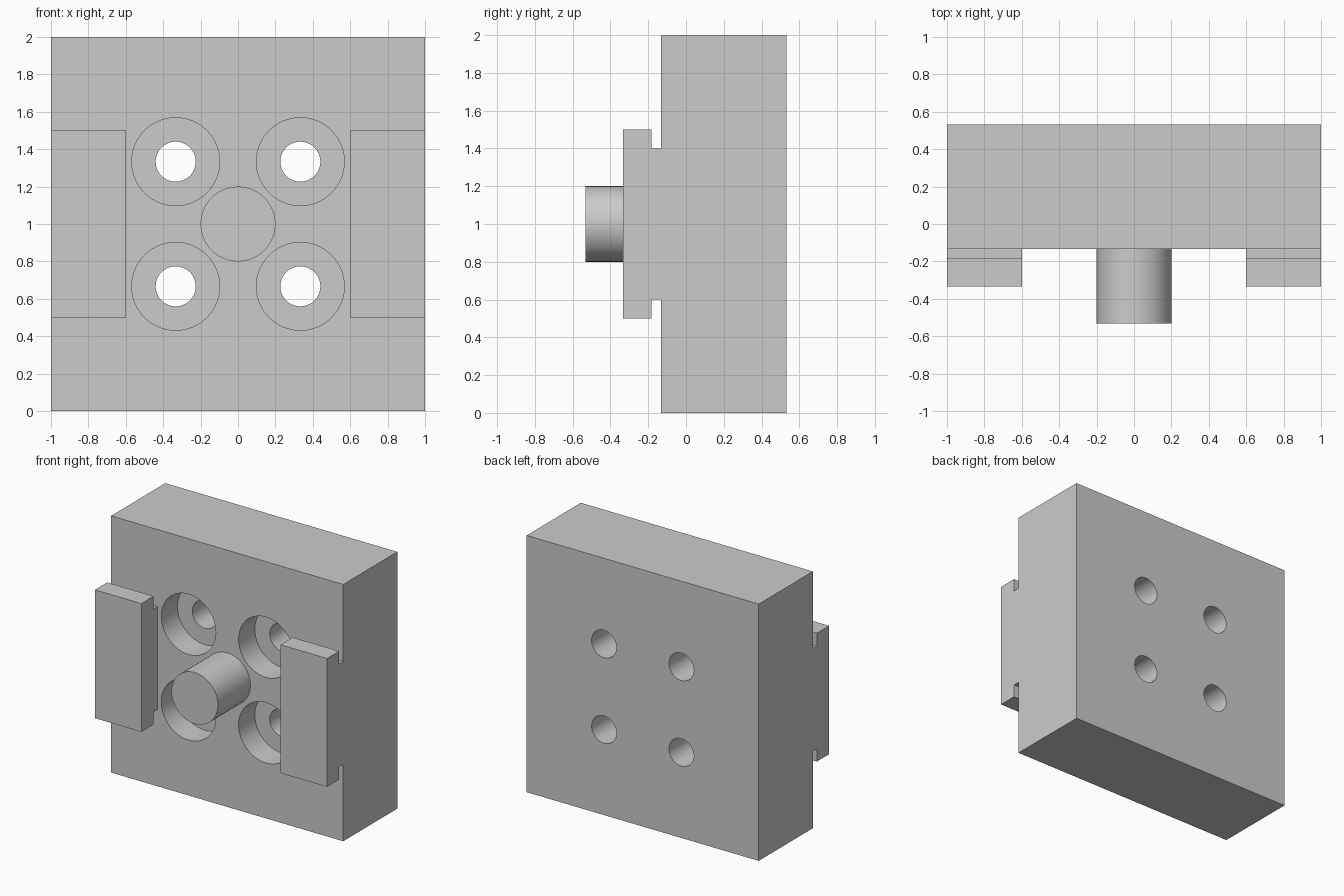
import bpy
import math

cube = bpy.data.objects.get("Cube")
if cube:
    bpy.data.objects.remove(cube, do_unlink=True)

grey = bpy.data.materials.new("plain_grey")
grey.use_nodes = True
colour = (0.6, 0.6, 0.6, 1)
grey.diffuse_color = colour
grey.node_tree.nodes["Principled BSDF"].inputs["Base Color"].default_value = colour

FRONT, BACK = -0.133, 0.533      # block faces along y
HOLE = 1 / 3                     # hole offset from the block centre


def select(obj):
    bpy.ops.object.select_all(action="DESELECT")
    obj.select_set(True)
    bpy.context.view_layer.objects.active = obj


def box(name, x0, x1, y0, y1, z0, z1):
    bpy.ops.mesh.primitive_cube_add(
        size=1, location=((x0 + x1) / 2, (y0 + y1) / 2, (z0 + z1) / 2))
    obj = bpy.context.object
    obj.name = name
    obj.scale = (x1 - x0, y1 - y0, z1 - z0)
    bpy.ops.object.transform_apply(location=False, rotation=False, scale=True)
    obj.data.materials.append(grey)
    return obj


def cylinder(name, x, z, radius, y0, y1):
    bpy.ops.mesh.primitive_cylinder_add(
        vertices=64, radius=radius, depth=y1 - y0,
        location=(x, (y0 + y1) / 2, z), rotation=(math.pi / 2, 0, 0))
    obj = bpy.context.object
    obj.name = name
    obj.data.materials.append(grey)
    return obj


def cut(target, cutter):
    mod = target.modifiers.new("cut", "BOOLEAN")
    mod.operation = "DIFFERENCE"
    mod.solver = "EXACT"
    mod.object = cutter
    select(target)
    bpy.ops.object.modifier_apply(modifier=mod.name)
    bpy.data.objects.remove(cutter, do_unlink=True)


def smooth(obj):
    select(obj)
    bpy.ops.object.shade_smooth_by_angle(angle=math.radians(30))


# Main block with four counterbored through holes
block = box("block", -1, 1, FRONT, BACK, 0, 2)
for sx in (-1, 1):
    for sz in (-1, 1):
        x, z = sx * HOLE, 1 + sz * HOLE
        cut(block, cylinder("counterbore_cutter", x, z, 0.235, FRONT - 0.1, FRONT + 0.2))
        cut(block, cylinder("hole_cutter", x, z, 0.107, FRONT, BACK + 0.1))
smooth(block)

# Central peg
smooth(cylinder("centre_peg", 0, 1, 0.2, -0.533, FRONT))


# Side lugs: T-shaped profile in y and z, extruded along x
def lug(name, x0, x1):
    head, step = -0.333, -0.183
    profile = [(FRONT, 0.4), (step, 0.4), (step, 0.5), (head, 0.5)]
    outline = [(y, 1 + h) for y, h in profile]
    outline += [(y, 1 - h) for y, h in reversed(profile)]
    n = len(outline)
    verts = [(x, y, z) for x in (x0, x1) for y, z in outline]
    faces = [tuple(reversed(range(n))), tuple(range(n, n + n))]
    faces += [(i, (i + 1) % n, n + (i + 1) % n, n + i) for i in range(n)]
    mesh = bpy.data.meshes.new(name)
    mesh.from_pydata(verts, [], faces)
    mesh.materials.append(grey)
    obj = bpy.data.objects.new(name, mesh)
    bpy.context.collection.objects.link(obj)
    select(obj)
    bpy.ops.object.mode_set(mode="EDIT")
    bpy.ops.mesh.select_all(action="SELECT")
    bpy.ops.mesh.normals_make_consistent(inside=False)
    bpy.ops.object.mode_set(mode="OBJECT")


lug("right_lug", -1, -0.6)
lug("left_lug", 0.6, 1)
